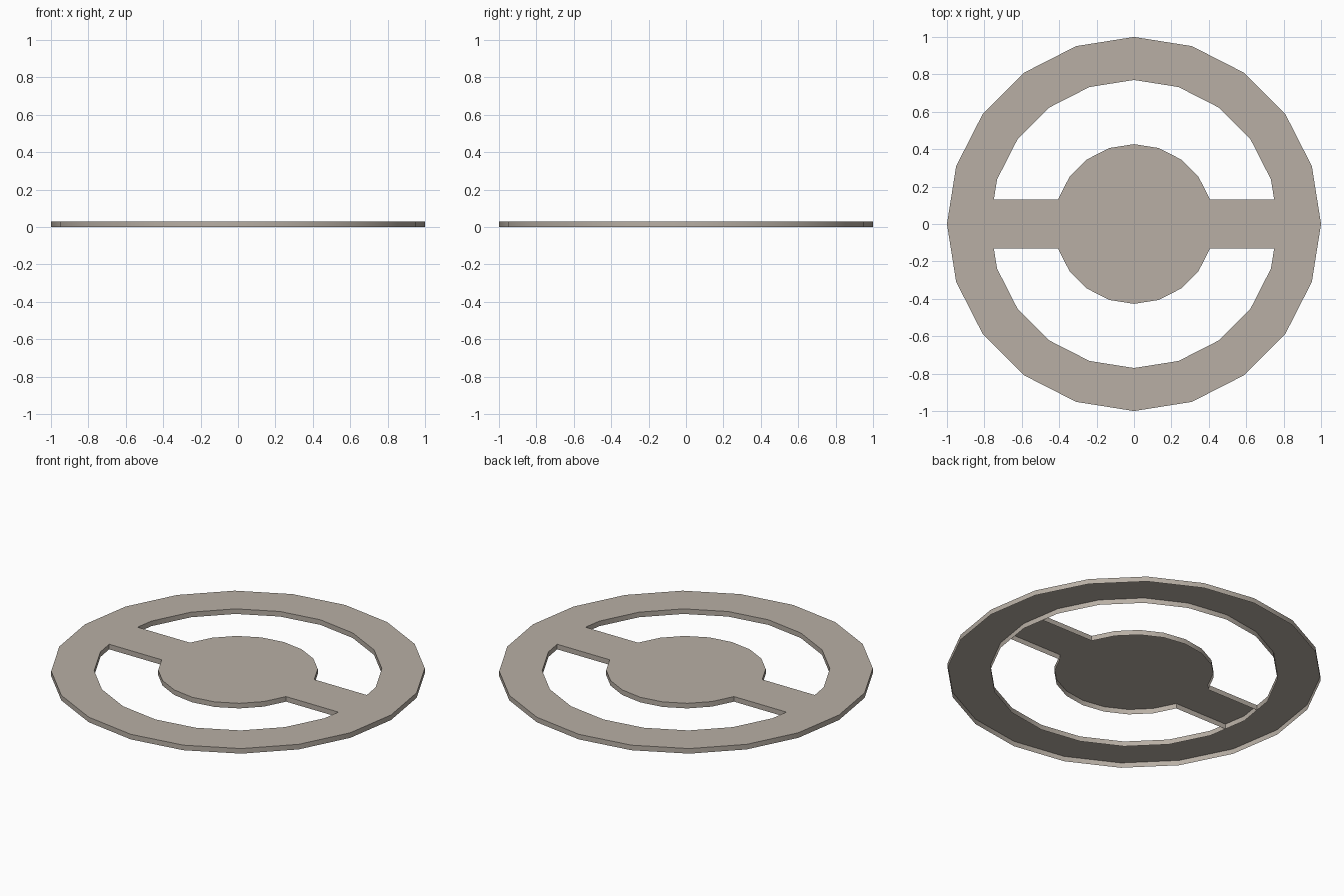
import bpy, bmesh, math

if "Cube" in bpy.data.objects:
    bpy.data.objects.remove(bpy.data.objects["Cube"])

N = 20            # sides of every circle
H = 0.03          # plate height
R_OUT, R_IN, R_HUB = 1.0, 0.77, 0.427

mat = bpy.data.materials.new("warm_grey")
mat.diffuse_color = (0.48, 0.43, 0.375, 1)
mat.use_nodes = True
mat.node_tree.nodes["Principled BSDF"].inputs["Base Color"].default_value = mat.diffuse_color


def pt(r, i):
    a = 2 * math.pi * i / N
    return (r * math.cos(a), r * math.sin(a))


def finish(bm, name):
    me = bpy.data.meshes.new(name)
    bm.to_mesh(me)
    bm.free()
    me.materials.append(mat)
    ob = bpy.data.objects.new(name, me)
    bpy.context.collection.objects.link(ob)
    bpy.context.view_layer.objects.active = ob
    ob.select_set(True)
    bpy.ops.object.shade_smooth_by_angle(angle=math.radians(30))
    ob.select_set(False)


# Outer ring: top face plus outer and inner skirt, open underneath
bm = bmesh.new()
profile = [(R_OUT, 0), (R_OUT, H), (R_IN, H), (R_IN, 0)]
rows = [[bm.verts.new((*pt(r, i), z)) for i in range(N)] for r, z in profile]
for a, b in zip(rows, rows[1:]):
    for i in range(N):
        j = (i + 1) % N
        bm.faces.new((a[i], a[j], b[j], b[i]))
finish(bm, "outer_ring")

# Hub disc with two spokes: one outline, top face plus skirt, open underneath
w = R_HUB * math.sin(2 * math.pi / N)
x_end = R_IN - w * (R_IN - pt(R_IN, 1)[0]) / pt(R_IN, 1)[1]
half = [(R_IN, 0), (x_end, w)] + [pt(R_HUB, i) for i in range(1, N // 2)] + [(-x_end, w)]
outline = half + [(-x, -y) for x, y in half]
bm = bmesh.new()
top = [bm.verts.new((x, y, H)) for x, y in outline]
low = [bm.verts.new((x, y, 0)) for x, y in outline]
bm.faces.new(top)
n = len(outline)
for i in range(n):
    j = (i + 1) % n
    # the spoke ends are closed by the ring's inner skirt
    if abs(outline[i][0]) > 0.7 and abs(outline[j][0]) > 0.7:
        continue
    bm.faces.new((low[i], low[j], top[j], top[i]))
bmesh.ops.delete(bm, geom=[v for v in bm.verts if not v.link_faces], context='VERTS')
finish(bm, "hub_and_spokes")
